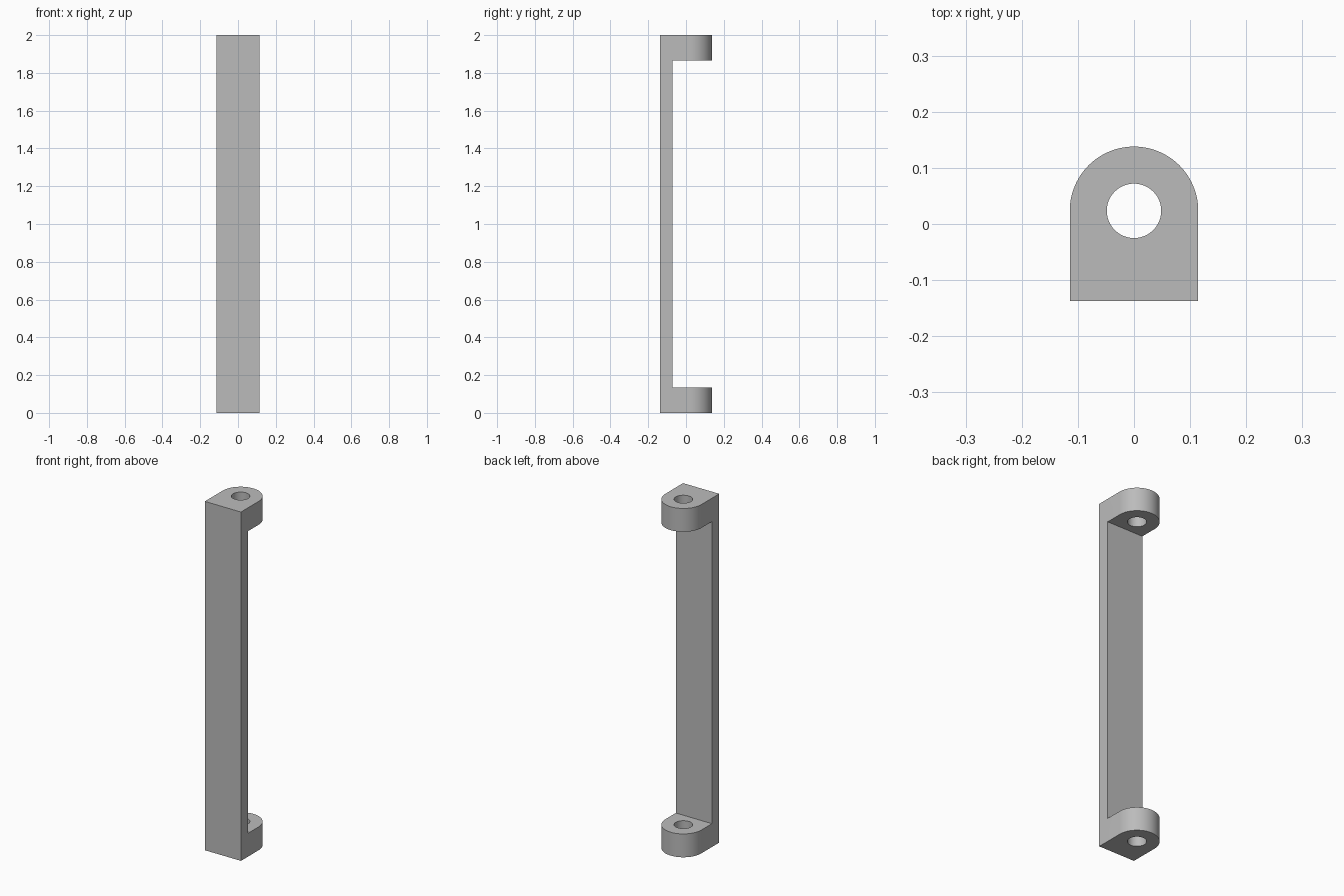
import bpy
import bmesh
import math

cube = bpy.data.objects.get("Cube")
if cube:
    bpy.data.objects.remove(cube, do_unlink=True)

HALF_WIDTH = 0.1145
FRONT = -0.137
AXIS_Y = 0.0235     # shared centre of the rounded end and the screw hole
HOLE_RADIUS = 0.0485
GRIP_BACK = -0.071
LUG_HEIGHT = 0.134
HEIGHT = 2.0

grey = bpy.data.materials.new("plain grey")
grey.use_nodes = True
grey.diffuse_color = (0.5, 0.5, 0.5, 1)
grey.node_tree.nodes["Principled BSDF"].inputs["Base Color"].default_value = (0.5, 0.5, 0.5, 1)


def arc(radius, sweep, steps):
    """Points around the hole axis, counter-clockwise from +x."""
    return [(radius * math.cos(sweep * i / steps),
             AXIS_Y + radius * math.sin(sweep * i / steps)) for i in range(steps + 1)]


def prism(name, outline, bottom, top):
    """Extrude an xy outline upward into a closed solid."""
    bm = bmesh.new()
    base = bm.faces.new([bm.verts.new((x, y, bottom)) for x, y in outline])
    result = bmesh.ops.extrude_face_region(bm, geom=[base])
    raised = [v for v in result["geom"] if isinstance(v, bmesh.types.BMVert)]
    bmesh.ops.translate(bm, vec=(0, 0, top - bottom), verts=raised)
    bmesh.ops.recalc_face_normals(bm, faces=bm.faces)
    mesh = bpy.data.meshes.new(name)
    bm.to_mesh(mesh)
    bm.free()
    mesh.materials.append(grey)
    obj = bpy.data.objects.new(name, mesh)
    bpy.context.collection.objects.link(obj)
    return obj


# Handle blank: square front, rounded back
outline = [(-HALF_WIDTH, FRONT), (HALF_WIDTH, FRONT)] + arc(HALF_WIDTH, math.pi, 48)
handle = prism("pull_handle", outline, 0, HEIGHT)

# Cutters: finger gap between the lugs, and the screw holes through both
gap = prism("finger_gap_cutter",
            [(-1, GRIP_BACK), (1, GRIP_BACK), (1, 1), (-1, 1)],
            LUG_HEIGHT, HEIGHT - LUG_HEIGHT)
hole = prism("screw_hole_cutter", arc(HOLE_RADIUS, math.tau, 48)[:-1], -0.1, HEIGHT + 0.1)

bpy.ops.object.select_all(action="DESELECT")
bpy.context.view_layer.objects.active = handle
handle.select_set(True)
for cutter in (gap, hole):
    cutter.hide_render = True
    cut = handle.modifiers.new(cutter.name, "BOOLEAN")
    cut.operation = "DIFFERENCE"
    cut.solver = "EXACT"
    cut.object = cutter
    bpy.ops.object.modifier_apply(modifier=cut.name)
    bpy.data.objects.remove(cutter, do_unlink=True)

bpy.ops.object.shade_smooth_by_angle(angle=math.radians(30))
